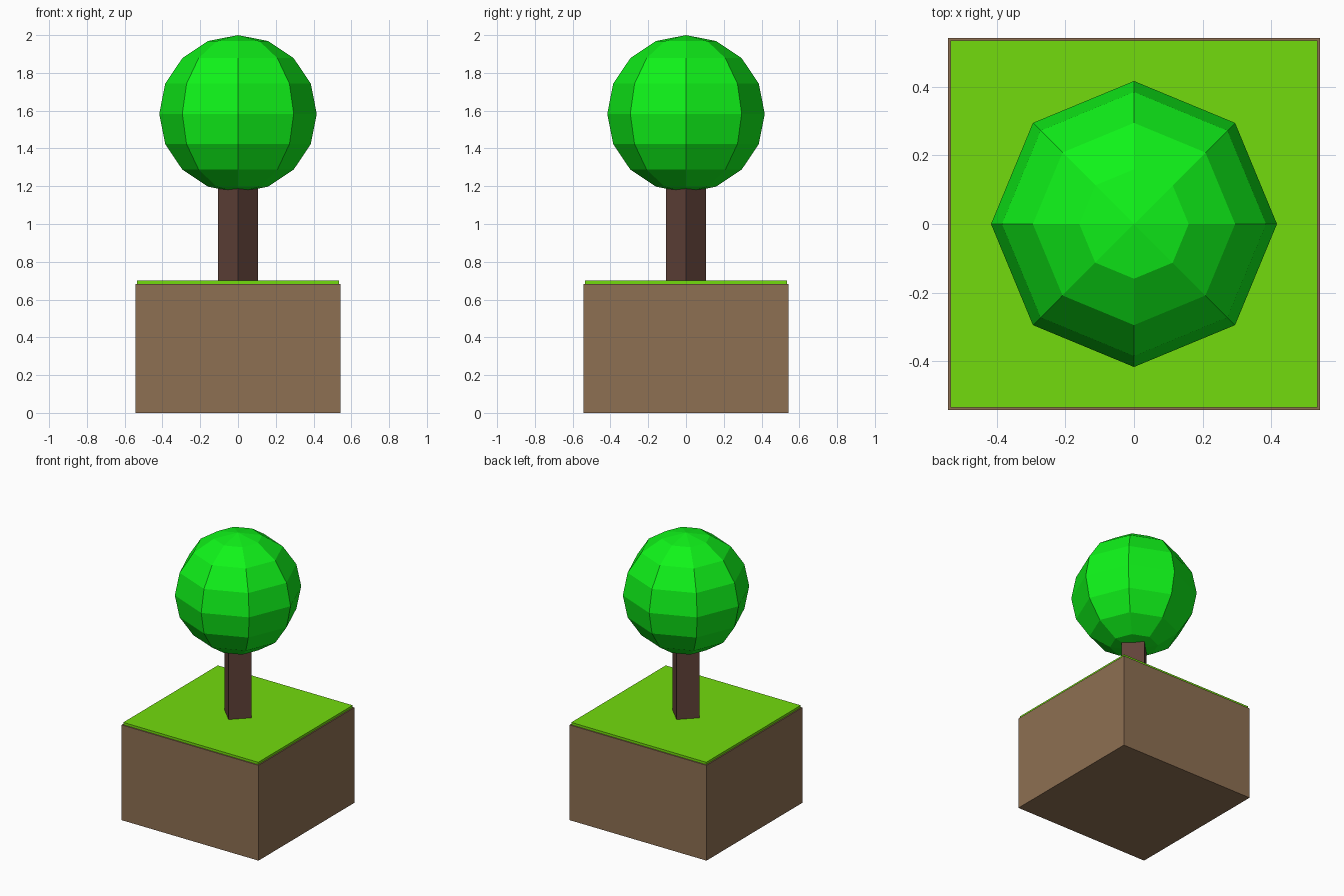
import bpy
from math import pi

if "Cube" in bpy.data.objects:
    bpy.data.objects.remove(bpy.data.objects["Cube"])


def finish(name, color):
    ob = bpy.context.object
    ob.name = name
    mat = bpy.data.materials.new(name + "_material")
    mat.diffuse_color = (*color, 1)
    mat.use_nodes = True
    mat.node_tree.nodes["Principled BSDF"].inputs["Base Color"].default_value = mat.diffuse_color
    ob.data.materials.append(mat)
    return ob


def box(name, half, z0, z1, color):
    bpy.ops.mesh.primitive_cube_add(size=1, location=(0, 0, (z0 + z1) / 2))
    bpy.context.object.scale = (2 * half, 2 * half, z1 - z0)
    bpy.ops.object.transform_apply(location=False, rotation=False, scale=True)
    return finish(name, color)


# Ground block with a slightly inset grass slab
box("soil_block", 0.543, 0.0, 0.683, (0.27, 0.16, 0.085))
box("grass_layer", 0.535, 0.683, 0.70, (0.17, 0.71, 0.004))

# Square trunk turned so its corners face the axes
z0, z1 = 0.70, 1.20
bpy.ops.mesh.primitive_cylinder_add(vertices=4, radius=0.107, depth=z1 - z0,
                                    location=(0, 0, (z0 + z1) / 2))
finish("trunk", (0.12, 0.055, 0.042))

# Faceted round crown
bpy.ops.mesh.primitive_uv_sphere_add(segments=8, ring_count=8, radius=0.417,
                                     location=(0, 0, 1.583))
finish("leaf_crown", (0.005, 0.9, 0.01))
